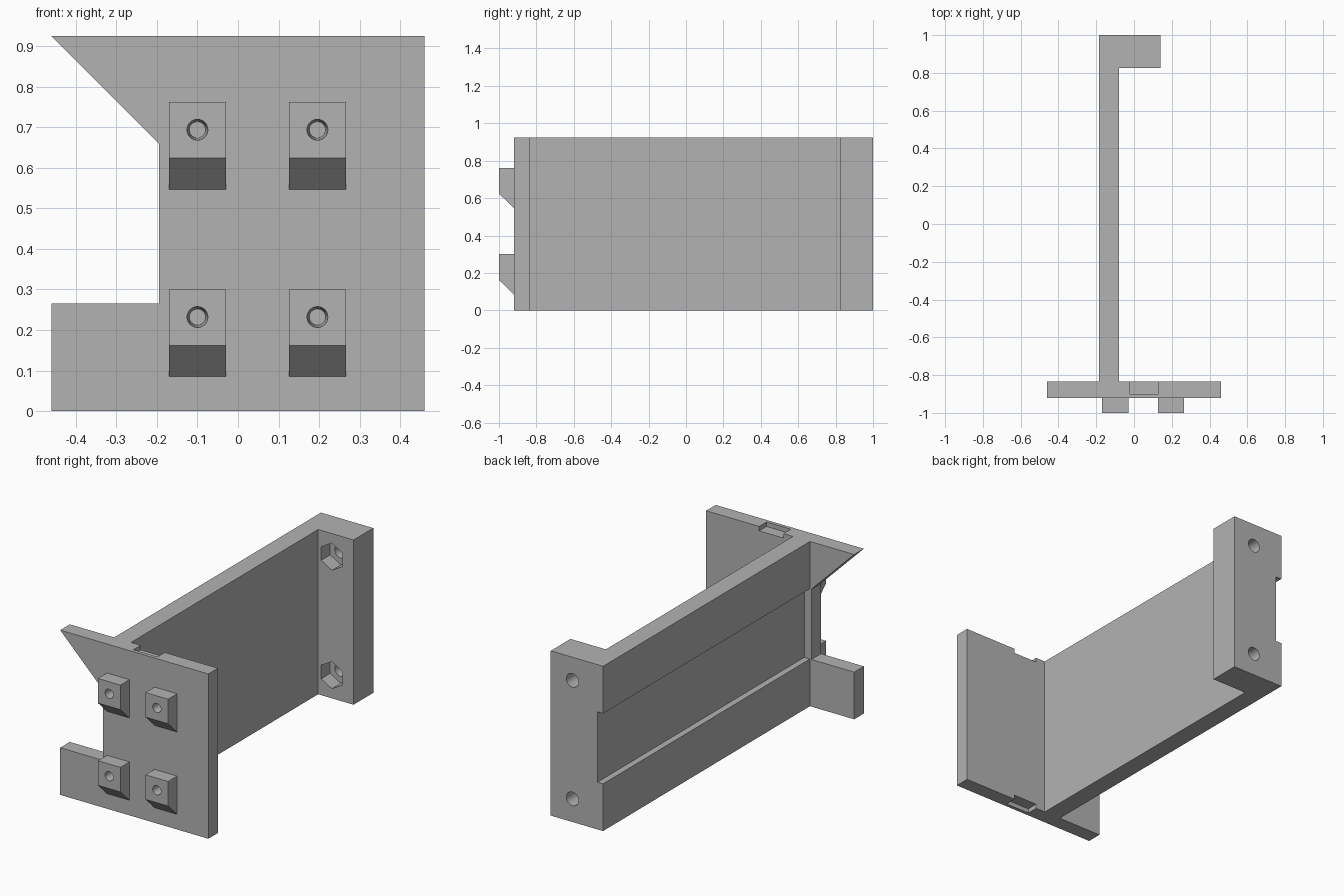
import bpy
import bmesh
from math import cos, sin, pi, radians
from mathutils import Vector

default_cube = bpy.data.objects.get("Cube")
if default_cube:
    bpy.data.objects.remove(default_cube, do_unlink=True)

grey = bpy.data.materials.new("plain grey")
grey.use_nodes = True
colour = (0.45, 0.45, 0.45, 1)
grey.diffuse_color = colour
grey.node_tree.nodes["Principled BSDF"].inputs["Base Color"].default_value = colour

# Where a profile point (u, v) at depth d lands for each extrusion axis
PLACE = {
    "x": lambda u, v, d: (d, u, v),
    "y": lambda u, v, d: (u, d, v),
    "z": lambda u, v, d: (u, v, d),
}


def loft(name, axis, near, far, start, end):
    """Solid between two matching profiles at two depths along an axis."""
    bm = bmesh.new()
    place = PLACE[axis]
    a = [bm.verts.new(Vector(place(u, v, start))) for u, v in near]
    b = [bm.verts.new(Vector(place(u, v, end))) for u, v in far]
    bm.faces.new(a)
    bm.faces.new(b)
    for i in range(len(a)):
        j = (i + 1) % len(a)
        bm.faces.new((a[i], a[j], b[j], b[i]))
    bmesh.ops.recalc_face_normals(bm, faces=bm.faces)
    mesh = bpy.data.meshes.new(name)
    bm.to_mesh(mesh)
    bm.free()
    mesh.materials.append(grey)
    obj = bpy.data.objects.new(name, mesh)
    bpy.context.collection.objects.link(obj)
    return obj


def extrude(name, axis, points, start, end):
    return loft(name, axis, points, points, start, end)


def rect(u0, u1, v0, v1):
    return [(u0, v0), (u1, v0), (u1, v1), (u0, v1)]


def ring(u, v, radius, sides):
    """Regular polygon with a corner pointing up."""
    return [(u + radius * sin(2 * pi * i / sides), v + radius * cos(2 * pi * i / sides))
            for i in range(sides)]


def combine(target, tool, operation):
    """Join or cut a solid and discard the tool."""
    tool.hide_render = True
    mod = target.modifiers.new(operation, "BOOLEAN")
    mod.operation = operation
    mod.solver = "EXACT"
    mod.object = tool
    bpy.ops.object.select_all(action="DESELECT")
    bpy.context.view_layer.objects.active = target
    target.select_set(True)
    bpy.ops.object.modifier_apply(modifier=mod.name)
    bpy.data.objects.remove(tool, do_unlink=True)


HEIGHT = 0.925
PLATE_FRONT, PLATE_BACK = -0.92, -0.835
FLANGE_FRONT = 0.825

# Long web with the rear flange
bracket = extrude("bracket", "z", [
    (-0.185, -0.87), (-0.08, -0.87), (-0.08, FLANGE_FRONT),
    (0.14, FLANGE_FRONT), (0.14, 1), (-0.185, 1)], 0, HEIGHT)

# Wide groove along the outside of the web
combine(bracket, extrude("groove", "y", rect(-0.3, -0.15, 0.265, 0.66), -1, 1.1), "DIFFERENCE")

# Screw holes and hexagonal nut pockets in the flange
for z in (0.13, 0.795):
    combine(bracket, extrude("screw_hole", "y", ring(0.005, z, 0.038, 32), 0.8, 1.1), "DIFFERENCE")
    combine(bracket, extrude("nut_pocket", "y", ring(0.005, z, 0.076, 6), 0.8, 0.905), "DIFFERENCE")

# Front plate with its side notch and sloping upper corner
plate = extrude("front_plate", "y", [
    (-0.46, 0), (0.46, 0), (0.46, HEIGHT), (-0.46, HEIGHT),
    (-0.195, 0.66), (-0.195, 0.265), (-0.46, 0.265)], PLATE_FRONT, PLATE_BACK)
combine(bracket, plate, "UNION")

# Shallow slots in the top and bottom edges of the plate
for low, high in ((-0.1, 0.025), (HEIGHT - 0.025, HEIGHT + 0.1)):
    combine(bracket, extrude("edge_slot", "z", rect(-0.02, 0.13, -0.90, -0.8), low, high), "DIFFERENCE")

# Four wedge-bottomed hooks, each with a tapered blind hole
for x in (-0.1, 0.196):
    for z in (0.085, 0.547):
        hook = extrude("hook", "x", [
            (-1, z + 0.077), (-1, z + 0.215), (-0.9, z + 0.215),
            (-0.9, z), (PLATE_FRONT, z)], x - 0.07, x + 0.07)
        combine(bracket, hook, "UNION")
        hole = loft("hook_hole", "y", ring(x, z + 0.147, 0.026, 32),
                    ring(x, z + 0.147, 0.02, 32), -1.005, -0.9)
        combine(bracket, hole, "DIFFERENCE")

bpy.ops.object.select_all(action="DESELECT")
bracket.select_set(True)
bpy.context.view_layer.objects.active = bracket
bpy.ops.object.shade_smooth_by_angle(angle=radians(30))
